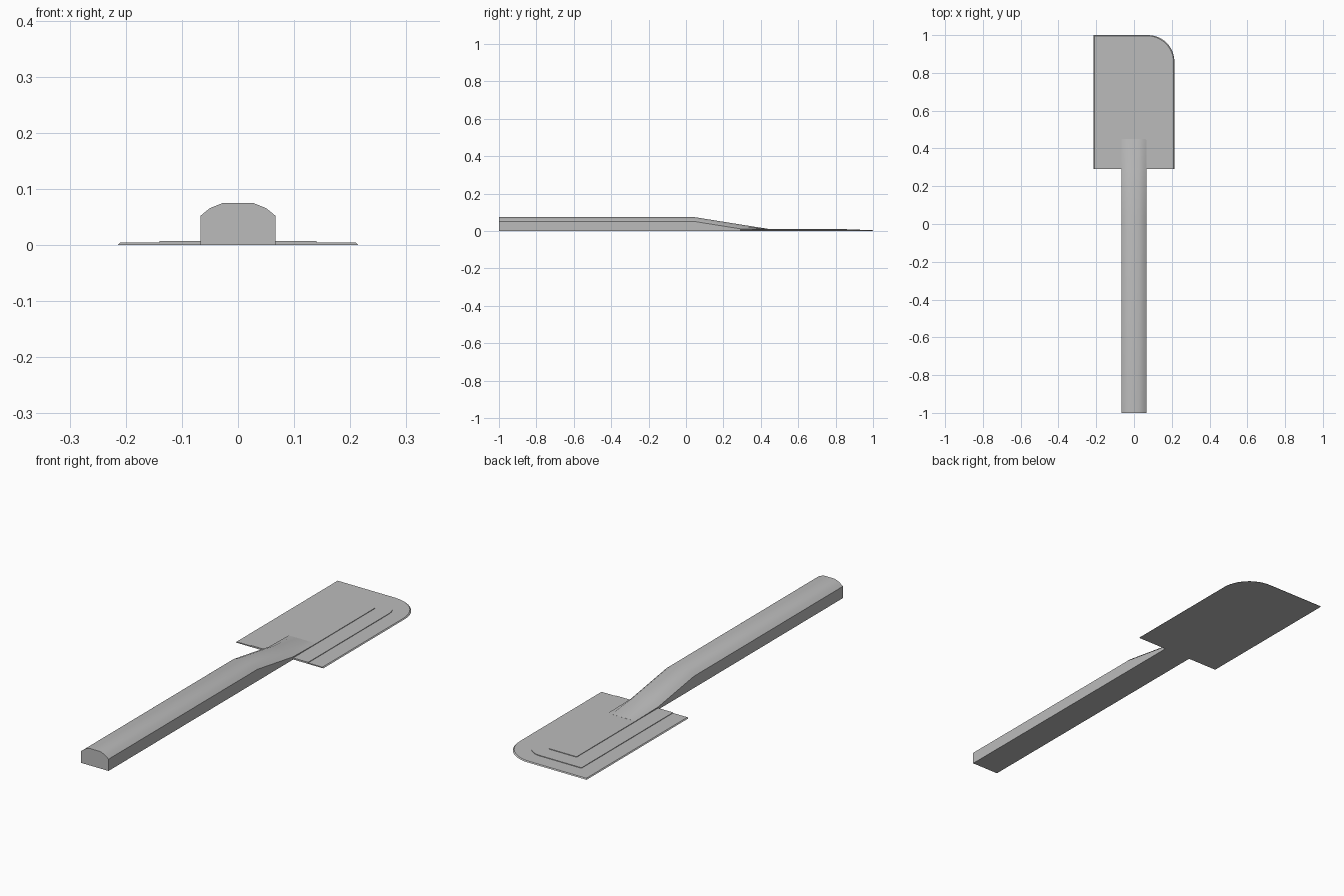
import bpy, bmesh, math

cube = bpy.data.objects.get("Cube")
if cube:
    bpy.data.objects.remove(cube, do_unlink=True)

grey = bpy.data.materials.new("plain_grey")
grey.use_nodes = True
colour = (0.5, 0.5, 0.5, 1)
grey.diffuse_color = colour
grey.node_tree.nodes["Principled BSDF"].inputs["Base Color"].default_value = colour


def loft(name, sections, smooth=False):
    """Skin closed rings of points and cap both ends."""
    bm = bmesh.new()
    rings = [[bm.verts.new(p) for p in s] for s in sections]
    n = len(rings[0])
    for a, b in zip(rings, rings[1:]):
        for i in range(n):
            j = (i + 1) % n
            bm.faces.new((a[i], a[j], b[j], b[i]))
    bm.faces.new(rings[0])
    bm.faces.new(rings[-1])
    bmesh.ops.recalc_face_normals(bm, faces=bm.faces)
    mesh = bpy.data.meshes.new(name)
    bm.to_mesh(mesh)
    bm.free()
    mesh.materials.append(grey)
    obj = bpy.data.objects.new(name, mesh)
    bpy.context.collection.objects.link(obj)
    if smooth:
        bpy.ops.object.select_all(action="DESELECT")
        obj.select_set(True)
        bpy.context.view_layer.objects.active = obj
        bpy.ops.object.shade_smooth_by_angle(angle=math.radians(35))
    return obj


BLADE_START = 0.29


def outline(half, end, radius, z):
    """Plate outline with one rounded far corner."""
    pts = [(-half, end, z), (-half, BLADE_START, z), (half, BLADE_START, z)]
    if radius == 0:
        return pts + [(half, end, z)]
    for i in range(13):
        a = math.pi / 2 * i / 12
        pts.append((half - radius + radius * math.cos(a),
                    end - radius + radius * math.sin(a), z))
    return pts


# Stepped blade: name, half width, far end, corner radius, bottom, top, edge slope
plates = [
    ("blade_edge", 0.214, 1.0, 0.14, 0, 0.0045, 0.004),
    ("blade_middle", 0.14, 0.93, 0.075, 0.0045, 0.007, 0),
    ("blade_core", 0.067, 0.86, 0, 0.007, 0.0095, 0),
]
for name, half, end, radius, low, high, slope in plates:
    loft(name, [outline(half, end, radius, low),
                outline(half - slope, end - slope, radius, high)])


# Handle with a domed top, tapering down into the blade
def handle_section(y, base, shoulder, crown):
    rise = crown - shoulder
    side = [(0.067, base), (0.067, shoulder),
            (0.05, shoulder + rise * 0.6), (0.027, crown)]
    ring = side + [(-x, z) for x, z in reversed(side)]
    return [(x, y, z) for x, z in ring]


loft("handle", [
    handle_section(-1, 0, 0.052, 0.075),
    handle_section(0.04, 0, 0.052, 0.075),
    handle_section(BLADE_START, 0, 0.012, 0.035),
    handle_section(0.45, 0.002, 0.0094, 0.0098),
], smooth=True)
